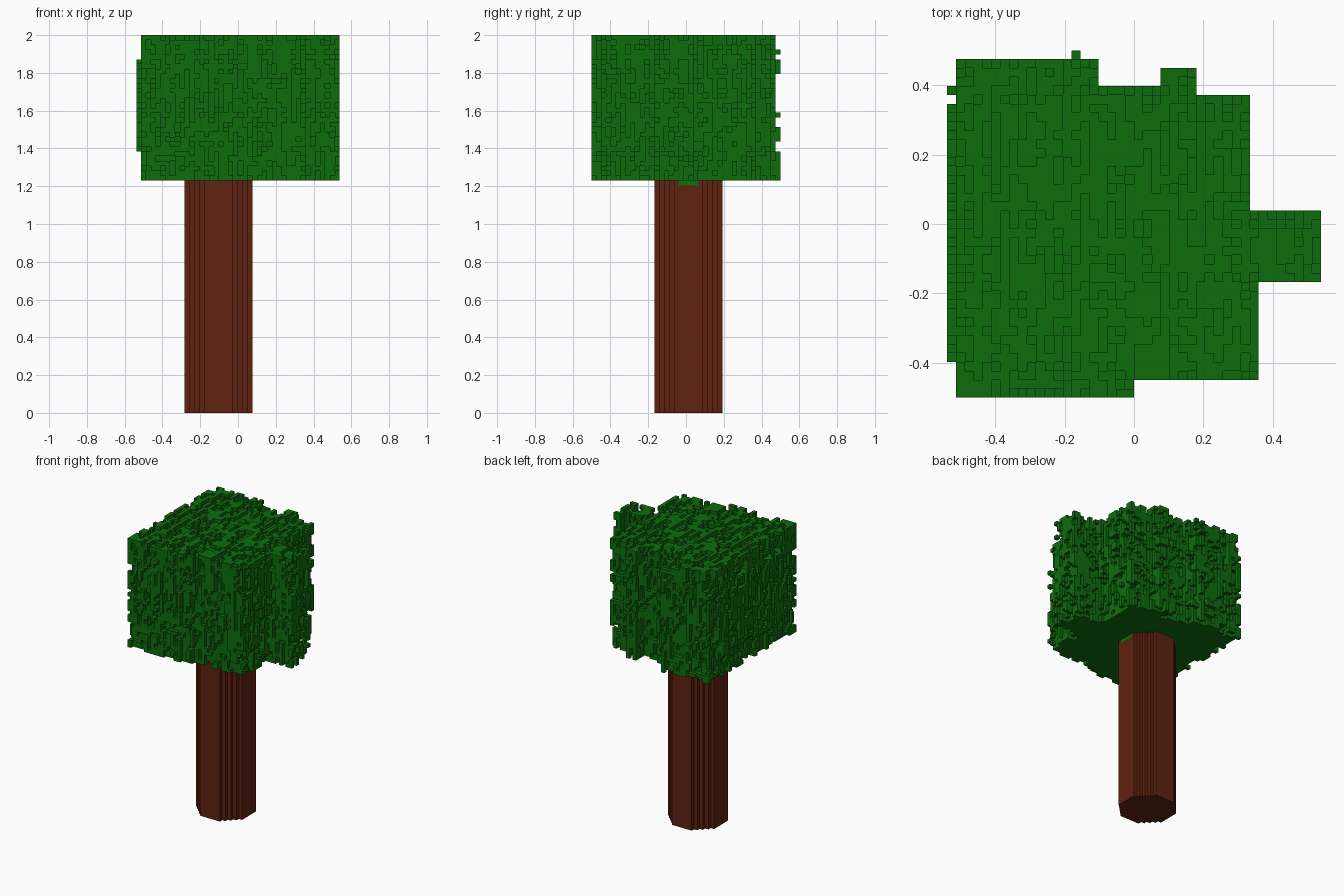
import bpy, bmesh, random

if "Cube" in bpy.data.objects:
    bpy.data.objects.remove(bpy.data.objects["Cube"])

random.seed(7)
V = 2 / 78                      # voxel edge length
OX, OY = -21 * V, -19.5 * V     # grid origin
BASE, TOP = 48, 78              # foliage layers
DIRS = {(1, 0, 0): ((1, 0, 0), (1, 1, 0), (1, 1, 1), (1, 0, 1)),
        (-1, 0, 0): ((0, 0, 0), (0, 0, 1), (0, 1, 1), (0, 1, 0)),
        (0, 1, 0): ((0, 1, 0), (0, 1, 1), (1, 1, 1), (1, 1, 0)),
        (0, -1, 0): ((0, 0, 0), (1, 0, 0), (1, 0, 1), (0, 0, 1)),
        (0, 0, 1): ((0, 0, 1), (1, 0, 1), (1, 1, 1), (0, 1, 1)),
        (0, 0, -1): ((0, 0, 0), (0, 1, 0), (1, 1, 0), (1, 0, 0))}


def material(name, rgb):
    m = bpy.data.materials.new(name)
    m.diffuse_color = (*rgb, 1)
    m.use_nodes = True
    m.node_tree.nodes["Principled BSDF"].inputs["Base Color"].default_value = m.diffuse_color
    return m


def voxel_object(name, cells, mat, hidden=()):
    """Skin a set of cells, skipping faces that touch cells or hidden."""
    bm = bmesh.new()
    verts = {}

    def vert(p):
        if p not in verts:
            verts[p] = bm.verts.new((OX + p[0] * V, OY + p[1] * V, p[2] * V))
        return verts[p]

    for c in sorted(cells):
        for d, corners in DIRS.items():
            n = tuple(a + b for a, b in zip(c, d))
            if n not in cells and n not in hidden:
                bm.faces.new([vert(tuple(a + b for a, b in zip(c, k))) for k in corners])
    me = bpy.data.meshes.new(name)
    bm.to_mesh(me)
    bm.free()
    me.materials.append(mat)
    ob = bpy.data.objects.new(name, me)
    bpy.context.collection.objects.link(ob)
    return ob


def carve(cells, chance, run):
    """Remove random streaks of exposed side and top cells."""
    gone, roll = set(), {}
    for c in sorted(cells):
        x, y, z = c
        if all(tuple(a + b for a, b in zip(c, d)) in cells for d in DIRS if d[2] >= 0):
            continue
        near = [roll[n] for n in ((x, y, z - 1), (x, y - 1, z), (x - 1, y, z)) if n in roll]
        roll[c] = near[0] if near and random.random() < run else random.random()
        if roll[c] < chance:
            gone.add(c)
    return cells - gone


# Round trunk, 14 voxels across
trunk = {(x, y, z) for x in range(10, 24) for y in range(13, 27) for z in range(BASE)
         if (x - 16.5) ** 2 + (y - 19.5) ** 2 < 49}
# Small leaf patch set into the top of the trunk's right side
patch = {(23, y, BASE - 1) for y in range(18, 22)}
trunk -= patch

# Foliage footprint: x0, x1, y0, y1, z0, z1
blocks = [(1, 17, 0, 38, BASE, TOP), (17, 21, 0, 35, BASE, TOP),
          (21, 34, 2, 34, BASE, TOP), (21, 24, 34, 35, BASE, TOP),
          (24, 28, 34, 37, BASE, TOP), (34, 35, 2, 13, BASE, TOP),
          (34, 42, 13, 21, BASE, TOP),
          (0, 1, 4, 33, 54, 73), (0, 1, 34, 35, 58, 66), (14, 15, 38, 39, BASE, TOP)]
foliage = {(x, y, z) for a, b, c, d, e, f in blocks
           for x in range(a, b) for y in range(c, d) for z in range(e, f)}
foliage = carve(foliage, 0.38, 0.45)
foliage = carve(foliage, 0.22, 0.45)
foliage |= patch

voxel_object("trunk", trunk, material("bark brown", (0.112, 0.016, 0.005)), foliage)
voxel_object("foliage", foliage, material("leaf green", (0.004, 0.15, 0.004)), trunk)
